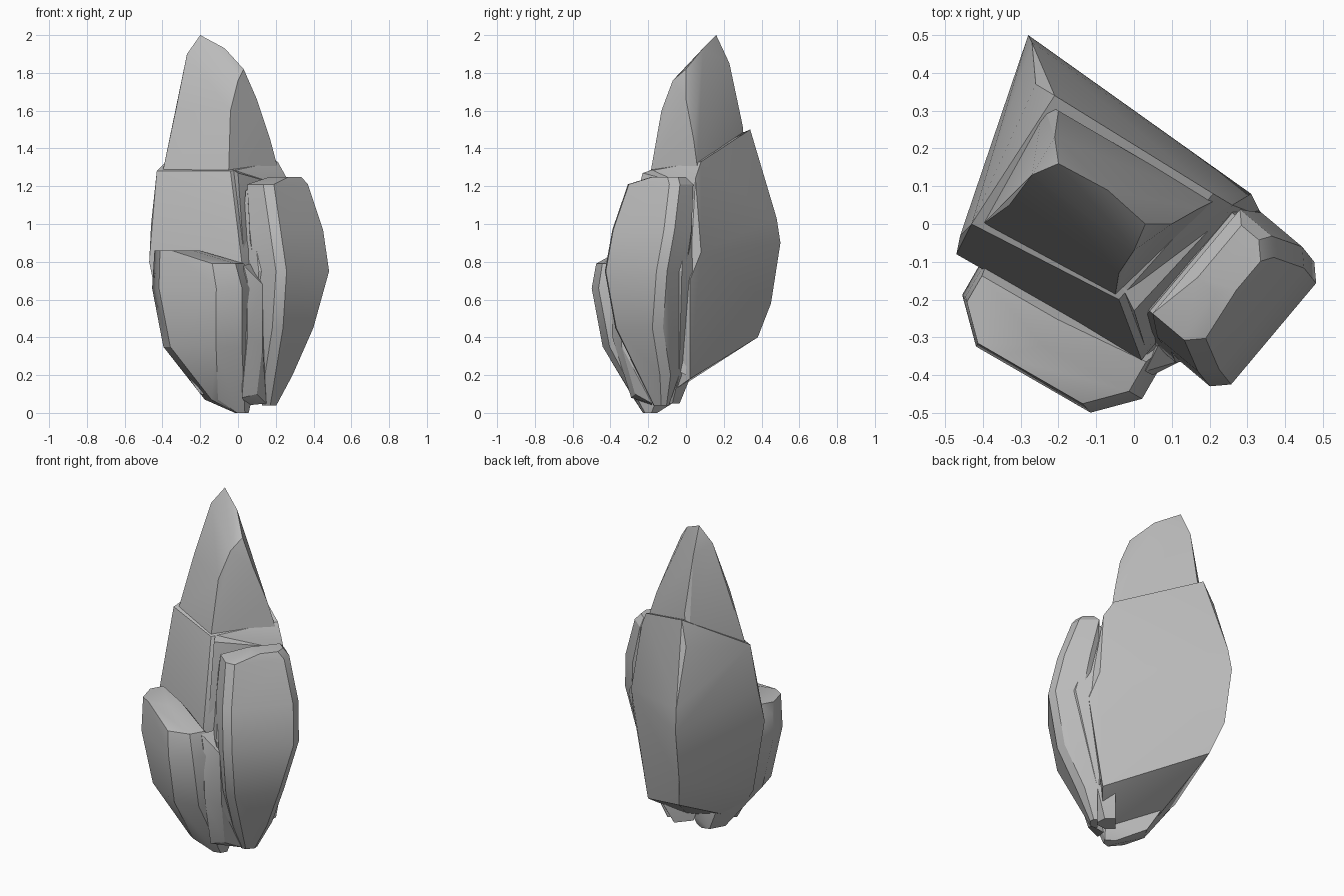
import bpy
import bmesh
import math
from mathutils import Matrix, Vector

default_cube = bpy.data.objects.get("Cube")
if default_cube:
    bpy.data.objects.remove(default_cube, do_unlink=True)

# Single stone colour
stone = bpy.data.materials.new("stone_grey")
stone.use_nodes = True
stone.diffuse_color = (.5, .5, .5, 1)
stone_shader = stone.node_tree.nodes["Principled BSDF"]
stone_shader.inputs["Base Color"].default_value = stone.diffuse_color


def chiselled_rock(name, corners):
    """Wrap a convex block of stone around its corner points."""
    bm = bmesh.new()
    for corner in corners:
        bm.verts.new(corner)
    hull = bmesh.ops.convex_hull(bm, input=bm.verts[:])
    buried = {item for item in hull["geom_interior"] + hull["geom_unused"]
              if isinstance(item, bmesh.types.BMVert)}
    bmesh.ops.delete(bm, geom=list(buried), context="VERTS")
    bmesh.ops.dissolve_limit(bm, angle_limit=math.radians(2),
                             verts=bm.verts[:], edges=bm.edges[:])
    bmesh.ops.recalc_face_normals(bm, faces=bm.faces[:])
    mesh = bpy.data.meshes.new(name)
    bm.to_mesh(mesh)
    bm.free()
    mesh.materials.append(stone)
    rock = bpy.data.objects.new(name, mesh)
    bpy.context.collection.objects.link(rock)
    bpy.ops.object.select_all(action="DESELECT")
    bpy.context.view_layer.objects.active = rock
    rock.select_set(True)
    bpy.ops.object.shade_smooth_by_angle(angle=math.radians(25))


def leaning_slab(name, heading, bevel, layers):
    """Stack rectangles whose two outer corners are bevelled.

    Each layer gives height, start and end along the slab,
    then its inner and outer distance from the core.
    """
    turn = Matrix.Rotation(math.radians(heading), 3, "Z")
    corners = []
    for height, start, end, inner, outer in layers:
        cut = min(bevel, (outer - inner) / 2, (end - start) / 2)
        outline = [(start, inner), (end, inner),
                   (end, outer - cut), (end - cut, outer),
                   (start + cut, outer), (start, outer - cut)]
        for along, outward in outline:
            corners.append(turn @ Vector((along, -outward, height)))
    chiselled_rock(name, corners)


# Broad wedge that carries the spire
chiselled_rock("main_body", [
    # shoulder
    (-.43, 0, 1.28), (-.04, -.2, 1.28), (.21, .08, 1.33),
    (.26, .05, 1.24), (-.21, .34, 1.5), (-.26, .37, 1.36),
    # widest level
    (-.28, .5, .9), (-.27, .48, 1.03), (.31, .08, .85), (.34, .02, .7),
    (-.46, -.03, 1), (-.47, -.08, .8), (.02, -.36, .8),
    # tapering foot
    (-.27, .45, .58), (-.22, .38, .4), (.24, .02, .18),
    (-.38, -.1, .35), (-.2, -.2, .1), (.1, -.15, .06),
])

# Pointed upper stone
chiselled_rock("spire", [
    # tip and ridge
    (-.2, .16, 2), (-.27, .13, 1.9), (-.21, .23, 1.85),
    (-.07, .09, 1.93), (.03, 0, 1.82), (0, -.07, 1.76),
    # flanks
    (-.04, -.13, 1.6), (.1, 0, 1.66), (-.33, .05, 1.6),
    (.17, .04, 1.45), (-.2, .3, 1.52),
    # buried base
    (-.4, 0, 1.27), (-.05, -.19, 1.26), (.21, .06, 1.3),
    (-.24, .32, 1.3),
])

# Low slab leaning on the front
leaning_slab("front_slab", -30, .1, [
    (.86, -.28, -.05, .32, .48),
    (.79, -.29, .21, .3, .48),
    (.66, -.3, .25, .2, .49),
    (.35, -.26, .22, .1, .44),
    (.07, -.09, .14, .1, .29),
    (0, .08, .14, .13, .2),
])

# Tall slab with a thinner layer behind it
leaning_slab("side_slab", 50, .04, [
    (1.25, 0, .18, .22, .32),
    (1.21, -.15, .21, .19, .34),
    (.97, -.19, .24, .24, .42),
    (.75, -.2, .23, .28, .47),
    (.45, -.17, .16, .26, .42),
    (.2, -.1, .12, .2, .31),
    (.04, -.04, .05, .2, .24),
])
leaning_slab("side_slab_backing", 50, .04, [
    (1.18, -.15, .19, .18, .24),
    (.75, -.21, .24, .18, .36),
    (.2, -.12, .12, .1, .24),
    (.05, -.07, .04, .1, .2),
])

# Low stone between the slabs, with a thin sliver rising above it
chiselled_rock("gap_stone", [
    (.03, -.39, .78), (.05, -.4, .7), (.13, -.36, .68), (.1, -.25, .8),
    (.05, -.39, .4), (.13, -.34, .35), (.02, -.29, .08),
    (.1, -.27, .1), (.05, -.18, .04), (.15, -.18, .05),
])
chiselled_rock("gap_sliver", [
    (0, -.23, 1.27), (-.03, -.17, 1.29), (.06, -.12, 1.2),
    (.25, .04, 1.2), (.07, -.3, .78), (.15, -.2, .3),
    (.24, 0, .2), (.04, -.36, .7),
])
